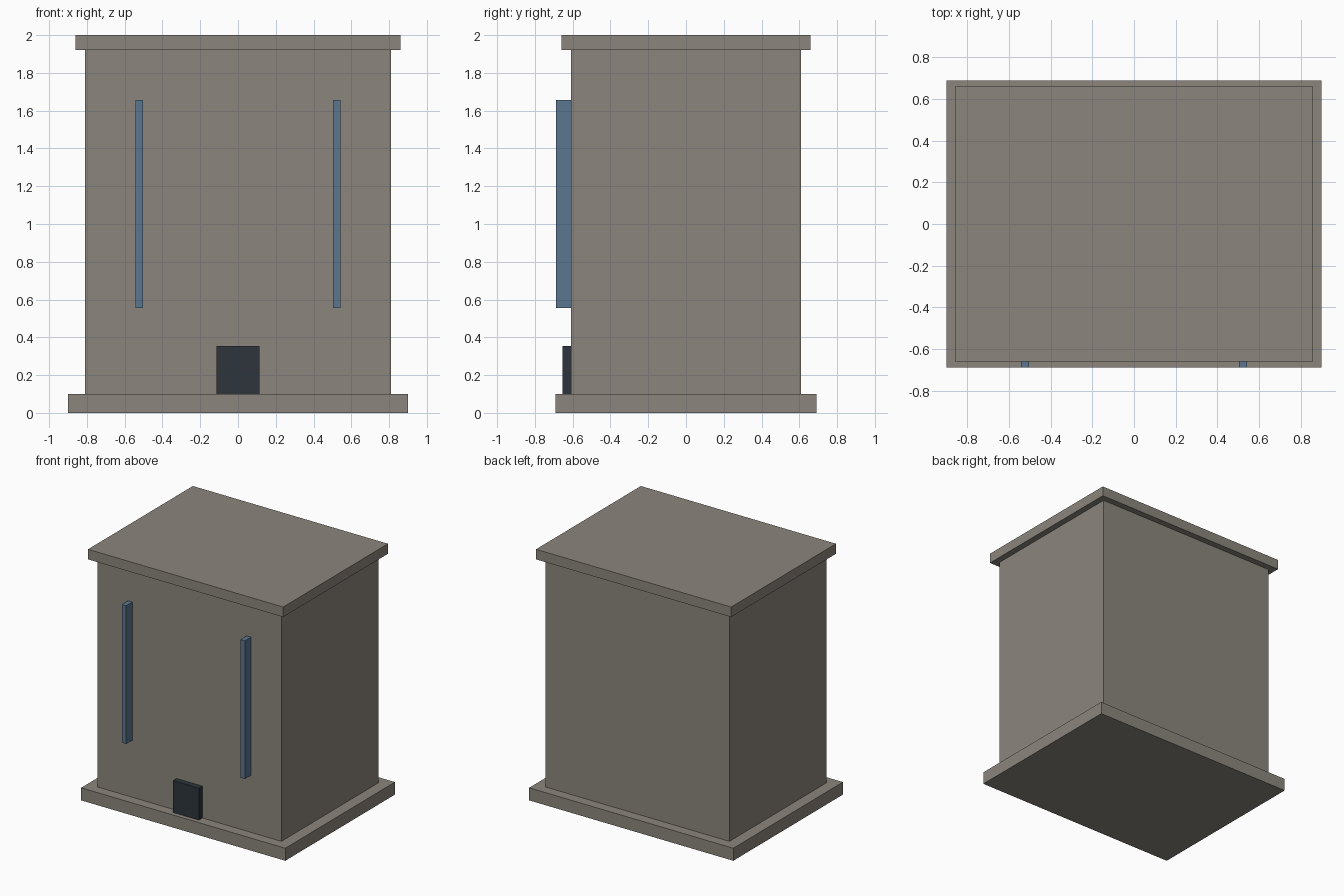
import bpy

# Remove the default cube
cube = bpy.data.objects.get("Cube")
if cube:
    bpy.data.objects.remove(cube, do_unlink=True)


def make_material(name, rgb):
    mat = bpy.data.materials.new(name)
    mat.use_nodes = True
    color = (*rgb, 1.0)
    mat.diffuse_color = color
    mat.node_tree.nodes["Principled BSDF"].inputs["Base Color"].default_value = color
    return mat


def box(name, mat, x, y, z):
    """Box spanning the (low, high) range on each axis."""
    spans = (x, y, z)
    bpy.ops.mesh.primitive_cube_add(size=1, location=[(a + b) / 2 for a, b in spans])
    obj = bpy.context.object
    obj.name = name
    obj.scale = [b - a for a, b in spans]
    bpy.ops.object.transform_apply(location=False, rotation=False, scale=True)
    obj.data.materials.append(mat)
    return obj


stone = make_material("warm grey stone", (0.26, 0.235, 0.205))
blue = make_material("blue glass", (0.105, 0.18, 0.275))
dark = make_material("dark door", (0.026, 0.036, 0.046))

base_top, roof_bottom = 0.1, 1.92
wall_front = -0.61

# Stacked masses: plinth, walls and overhanging roof slab
box("base_plinth", stone, (-0.9, 0.9), (-0.69, 0.69), (0, base_top))
box("building_body", stone, (-0.81, 0.81), (wall_front, 0.61), (base_top, roof_bottom))
box("roof_slab", stone, (-0.86, 0.86), (-0.66, 0.66), (roof_bottom, 2))

# Door standing on the plinth
box("front_door", dark, (-0.114, 0.114), (-0.655, wall_front), (base_top, 0.354))

# Tall window fins on the front wall
for side, sign in (("left", 1), ("right", -1)):
    centre = sign * 0.523
    box(side + "_window_fin", blue, (centre - 0.019, centre + 0.019),
        (-0.688, wall_front), (0.555, 1.656))
